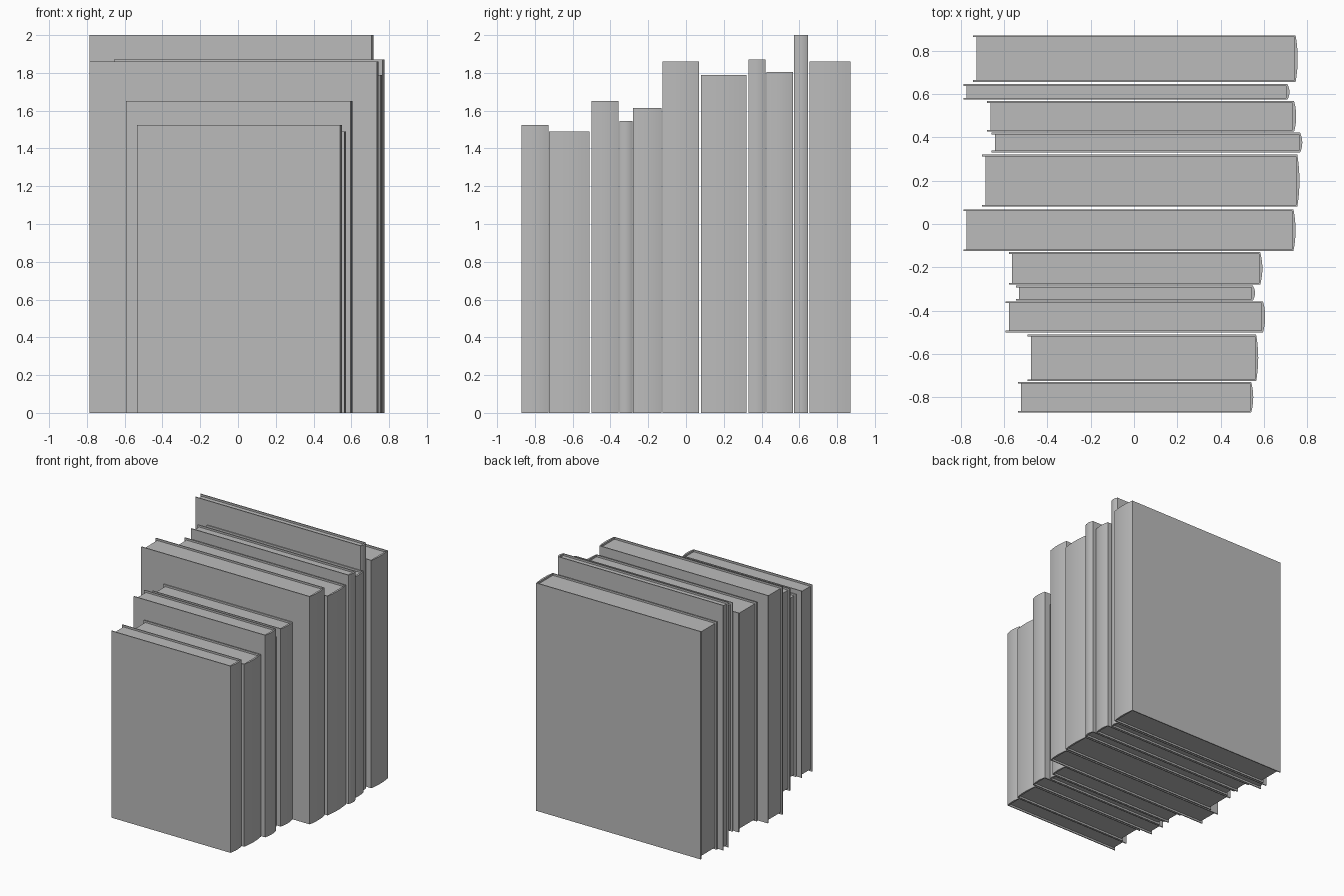
import bpy, bmesh, math

cube = bpy.data.objects.get("Cube")
if cube:
    bpy.data.objects.remove(cube, do_unlink=True)

grey = bpy.data.materials.new("book_grey")
grey.use_nodes = True
colour = (0.5, 0.5, 0.5, 1.0)
grey.diffuse_color = colour
grey.node_tree.nodes["Principled BSDF"].inputs["Base Color"].default_value = colour

BOARD = 0.008    # cover board thickness
OVERHANG = 0.015  # how far the boards stand past the pages
BULGE = 0.01     # rounding of the spine
ARC_STEPS = 10


def prism(name, outline, z0, z1):
    """Extrude a counter-clockwise outline upwards."""
    bm = bmesh.new()
    face = bm.faces.new([bm.verts.new((x, y, z0)) for x, y in outline])
    top = bmesh.ops.extrude_face_region(bm, geom=[face])["geom"]
    verts = [v for v in top if isinstance(v, bmesh.types.BMVert)]
    bmesh.ops.translate(bm, verts=verts, vec=(0, 0, z1 - z0))
    bmesh.ops.recalc_face_normals(bm, faces=bm.faces)
    mesh = bpy.data.meshes.new(name)
    bm.to_mesh(mesh)
    bm.free()
    mesh.materials.append(grey)
    obj = bpy.data.objects.new(name, mesh)
    bpy.context.collection.objects.link(obj)
    return obj


def make_book(label, y0, y1, fore, spine, height):
    joint = spine - BULGE
    inner = joint - 0.006
    # Hard cover: two boards joined by a gently rounded spine
    outline = [(fore, y0)]
    for i in range(ARC_STEPS + 1):
        t = i / ARC_STEPS
        outline.append((joint + BULGE * (1 - (2 * t - 1) ** 2), y0 + (y1 - y0) * t))
    outline += [(fore, y1), (fore, y1 - BOARD), (inner, y1 - BOARD),
                (inner, y0 + BOARD), (fore, y0 + BOARD)]
    cover = prism(label + "_cover", outline, 0, height)
    bpy.ops.object.select_all(action='DESELECT')
    cover.select_set(True)
    bpy.context.view_layer.objects.active = cover
    bpy.ops.object.shade_smooth_by_angle(angle=math.radians(30))
    # Page block, set back from the board edges
    a, b = y0 + BOARD, y1 - BOARD
    edge = fore + OVERHANG
    prism(label + "_pages", [(edge, a), (inner, a), (inner, b), (edge, b)],
          OVERHANG, height - OVERHANG)


# Front to back: y start, y end, fore edge x, spine x, height
books = [
    (-0.87, -0.728, -0.535, 0.55, 1.525),
    (-0.725, -0.51, -0.49, 0.573, 1.49),
    (-0.50, -0.357, -0.592, 0.605, 1.65),
    (-0.353, -0.284, -0.545, 0.558, 1.545),
    (-0.28, -0.13, -0.577, 0.592, 1.615),
    (-0.125, 0.068, -0.787, 0.745, 1.86),
    (0.08, 0.32, -0.70, 0.763, 1.79),
    (0.33, 0.421, -0.656, 0.776, 1.87),
    (0.426, 0.567, -0.677, 0.748, 1.805),
    (0.573, 0.645, -0.787, 0.717, 2.0),
    (0.655, 0.87, -0.742, 0.755, 1.86),
]
for number, dims in enumerate(books, 1):
    make_book("book_%d" % number, *dims)
